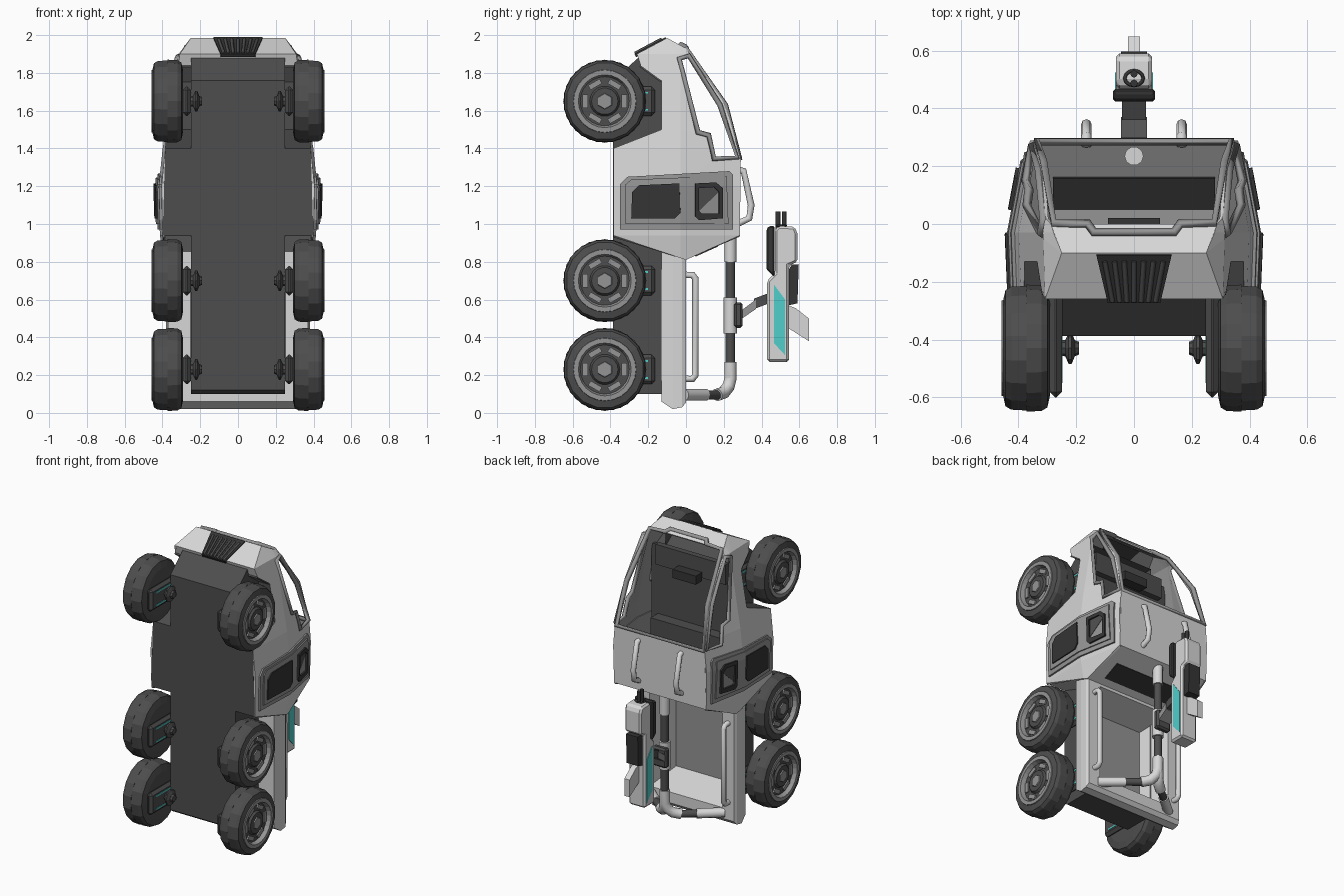
import bpy, bmesh, math
from mathutils import Vector, Matrix

if "Cube" in bpy.data.objects:
    bpy.data.objects.remove(bpy.data.objects["Cube"])

def mat(name, r, g, b):
    m = bpy.data.materials.new(name)
    m.diffuse_color = (r, g, b, 1)
    m.use_nodes = True
    m.node_tree.nodes["Principled BSDF"].inputs["Base Color"].default_value = m.diffuse_color
    return m

LIGHT = mat("light_paint", .68, .68, .68)
GREY = mat("mid_grey", .30, .30, .30)
DARK = mat("dark_grey", .075, .075, .075)
BLACK = mat("near_black", .035, .035, .035)
CYAN = mat("cyan_glow", .08, .62, .60)

def finish(name, bm, mats, mirror=False, thick=0, bevel=0, inner=0):
    me = bpy.data.meshes.new(name)
    bm.to_mesh(me)
    bm.free()
    o = bpy.data.objects.new(name, me)
    bpy.context.collection.objects.link(o)
    for m in mats:
        me.materials.append(m)
    if bevel:
        b = o.modifiers.new("bevel", 'BEVEL')
        b.width, b.segments = bevel, 1
    if thick:
        s = o.modifiers.new("solid", 'SOLIDIFY')
        s.thickness, s.offset, s.material_offset = thick, -1, inner
    if mirror:
        o.modifiers.new("mirror", 'MIRROR').use_clip = False
    return o

def box(name, lo, hi, m, mirror=False, bevel=0):
    bm = bmesh.new()
    c = [(a + b) / 2 for a, b in zip(lo, hi)]
    s = [b - a for a, b in zip(lo, hi)]
    bmesh.ops.create_cube(bm, size=1, matrix=Matrix.Translation(c) @ Matrix.Diagonal((*s, 1)))
    return finish(name, bm, [m], mirror, bevel=bevel)

def prism(name, pts, x0, x1, m, bevel=0, mirror=False, open_y=None):
    """(y, z) outline extruded along x; faces lying at open_y are left out"""
    bm = bmesh.new()
    f = bm.faces.new([bm.verts.new((x0, y, z)) for y, z in pts])
    r = bmesh.ops.extrude_face_region(bm, geom=[f])
    for v in r["geom"]:
        if isinstance(v, bmesh.types.BMVert):
            v.co.x = x1
    bmesh.ops.recalc_face_normals(bm, faces=bm.faces)
    if open_y is not None:
        gone = [f for f in bm.faces if all(abs(v.co.y - open_y) < 1e-4 for v in f.verts)]
        bmesh.ops.delete(bm, geom=gone, context='FACES')
    return finish(name, bm, [m], mirror, bevel=bevel)

def lathe(name, prof, n, cy, cz, m, phase=0):
    """(x, r) profile spun about the x direction, mirrored to both sides"""
    bm = bmesh.new()
    rings = []
    for x, r in prof:
        rings.append([bm.verts.new((x, cy + r * math.cos(2 * math.pi * (i + phase) / n),
                                    cz + r * math.sin(2 * math.pi * (i + phase) / n))) for i in range(n)])
    for a, b in zip(rings, rings[1:]):
        for i in range(n):
            bm.faces.new((a[i], a[i - 1], b[i - 1], b[i]))
    bmesh.ops.remove_doubles(bm, verts=bm.verts, dist=1e-5)
    bmesh.ops.recalc_face_normals(bm, faces=bm.faces)
    return finish(name, bm, [m], True)

def tube(name, pts, r, m, closed=False, res=2):
    cu = bpy.data.curves.new(name, 'CURVE')
    cu.dimensions = '3D'
    cu.bevel_depth, cu.bevel_resolution, cu.use_fill_caps = r, res, True
    s = cu.splines.new('POLY')
    s.points.add(len(pts) - 1)
    for p, q in zip(s.points, pts):
        p.co = (*q, 1)
    s.use_cyclic_u = closed
    cu.materials.append(m)
    o = bpy.data.objects.new(name, cu)
    bpy.context.collection.objects.link(o)
    return o

def lerp(t, k):
    for (a, u), (b, v) in zip(k, k[1:]):
        if t <= b:
            return u + (v - u) * max(0, (t - a) / (b - a))
    return k[-1][1]

def half_width(y, z):
    return lerp(y, [(-.385, .405), (-.03, .42), (.29, .36)]) * \
        lerp(z, [(.81, .93), (.94, .985), (1.2, 1), (1.4, .95), (1.9, .75), (1.98, .6)])

def side_skin(name, outer, hole, off, mats, thick, inner=0):
    """flat outline with an optional hole, draped over the cab side"""
    bm = bmesh.new()
    for loop in filter(None, (outer, hole)):
        vs = [bm.verts.new((0, y, z)) for y, z in loop]
        for i in range(len(vs)):
            bm.edges.new((vs[i - 1], vs[i]))
    bmesh.ops.triangle_fill(bm, use_beauty=True, edges=bm.edges[:])
    for co, no in [((0, -.03, 0), (0, 1, 0))] + [((0, 0, z), (0, 0, 1)) for z in (.94, 1.2, 1.4, 1.9)]:
        bmesh.ops.bisect_plane(bm, geom=bm.verts[:] + bm.edges[:] + bm.faces[:], plane_co=co, plane_no=no)
    for v in bm.verts:
        v.co.x = half_width(v.co.y, v.co.z) + off
    bm.normal_update()
    for f in bm.faces:
        if f.normal.x < 0:
            f.normal_flip()
    return finish(name, bm, mats, True, thick, inner=inner)

# cab shell: two sides with window openings, plus panels across
outline = [(-.10, 1.985), (-.26, 1.90), (-.24, 1.84), (-.13, 1.76), (-.13, 1.50), (-.385, 1.40),
           (-.385, .94), (0, .81), (.285, .94), (.29, 1.34), (.21, 1.63), (0, 1.93)]
window = [(-.035, 1.875), (.015, 1.89), (.18, 1.63), (.272, 1.352), (.148, 1.345), (.12, 1.47), (.063, 1.485)]
side_skin("cab_side", outline, window, 0, [LIGHT, GREY], .012, 1)
bm = bmesh.new()
for i, shade in enumerate([0, 0, 1, 1, 1, 1, 0, 0, 0, None, None, 0]):
    if shade is None:
        continue
    a, b = outline[i], outline[(i + 1) % 12]
    f = bm.faces.new([bm.verts.new((s * half_width(*p), *p)) for s, p in ((-1, a), (1, a), (1, b), (-1, b))])
    f.material_index = shade
    f.normal_update()
    if f.normal.dot(f.calc_center_median() - Vector((0, 0, 1.3))) < 0:
        f.normal_flip()
finish("cab_panels", bm, [LIGHT, DARK, GREY], thick=.01, inner=2)

# window frames
for s in (-1, 1):
    tube("side_window_frame", [(s * (half_width(y, z) + .002), y, z) for y, z in window], .016, GREY, True, 0)
wx = lambda y, z: half_width(y, z) - .01
half = [(.14, -.03, 1.948), (.16, 0, 1.935), (wx(0, 1.93), 0, 1.93), (wx(.21, 1.63), .21, 1.63), (wx(.29, 1.34), .285, 1.345)]
tube("windshield_frame", half + [(-x, y, z) for x, y, z in reversed(half)], .017, GREY, True, 0)

# cab interior and rear window
box("cab_floor", (-.33, -.11, .90), (.33, -.09, 1.78), DARK)
box("seat_base", (-.28, -.09, 1.0), (.28, -.01, 1.3), DARK)
box("seat_back", (-.28, -.09, .97), (.28, .05, 1.03), GREY)
box("dashboard", (-.27, -.09, 1.66), (.27, -.05, 1.80), DARK)
box("console_screen", (-.09, -.05, 1.64), (.09, .02, 1.70), BLACK)
prism("rear_window", [(.05, .827), (.17, .881), (.158, .908), (.038, .854)], -.28, .28, BLACK)

# raised side panels with two windows
side_skin("side_panel", [(-.35, .97), (-.35, 1.21), (-.31, 1.25), (.23, 1.28), (.25, 1.26), (.25, .97)],
          None, .012, [GREY], .03)
side_skin("side_panel_upper", [(-.32, 1.0), (-.32, 1.21), (-.29, 1.235), (.215, 1.255), (.225, 1.0)],
          None, .02, [GREY], .03)
side_skin("rear_side_window", [(-.29, 1.03), (-.285, 1.17), (-.25, 1.205), (-.035, 1.215), (-.03, 1.06), (-.06, 1.03)],
          None, .028, [BLACK], .02)
frame = [(.05, 1.04), (.05, 1.215), (.16, 1.22), (.195, 1.19), (.195, 1.03), (.07, 1.02)]
port = [(.07, 1.07), (.07, 1.19), (.15, 1.195), (.175, 1.17), (.175, 1.055), (.085, 1.055)]
side_skin("port_frame", frame, port, .032, [BLACK], .025)
side_skin("port_glass", [(.07, 1.07), (.07, 1.19), (.15, 1.195), (.175, 1.17)], None, .022, [DARK], .01)

# grille on the nose
up = Vector((0, -.47, .88))
def nose(x, t):
    return Vector((x * (1 - .3 * t), -.105 - .165 * t, 1.982 - .088 * t))
bm = bmesh.new()
bm.faces.new([bm.verts.new(nose(x, t) + up * .008) for x, t in ((-.13, 0), (-.13, 1), (.13, 1), (.13, 0))])
finish("grille_plate", bm, [BLACK], thick=.02)
for i in range(7):
    x = -.105 + .035 * i
    tube("grille_slat", [nose(x, .12) + up * .008, nose(x, .97) + up * .008], .009, DARK, res=0)

# chassis
prism("chassis", [(-.387, .12), (-.387, 1.76), (-.23, 1.90), (-.13, 1.90), (-.13, .10), (-.36, .10)],
      -.25, .25, DARK, open_y=-.13)

# cargo bed: rings (y, half width, z low, z high) lofted into a tray
bm = bmesh.new()
rings = []
for y, x, z0, z1 in [(-.13, .24, .12, .87), (-.13, .37, .06, .88), (-.07, .38, .02, .87), (-.02, .38, .03, .86),
                     (0, .37, .055, .85), (0, .28, .13, .79), (-.22, .23, .20, .74)]:
    rings.append([bm.verts.new(p) for p in ((-x, y, z0), (x, y, z0), (x, y, z1), (-x, y, z1))])
for a, b in zip(rings, rings[1:]):
    for i in range(4):
        bm.faces.new((a[i - 1], a[i], b[i], b[i - 1]))
bm.faces.new(rings[-1]).material_index = 1
bmesh.ops.recalc_face_normals(bm, faces=bm.faces)
finish("cargo_bed", bm, [LIGHT, GREY])

# grab rails on roof and bed
for s in (-1, 1):
    tube("roof_rail", [(s * .165, y, z) for y, z in
                       ((.27, 1.29), (.305, 1.28), (.345, 1.10), (.335, 1.03), (.27, 1.0))], .018, LIGHT)
    tube("bed_rail", [(s * .325, y, z) for y, z in
                      ((-.02, .73), (.035, .73), (.05, .71), (.05, .20), (.035, .18), (-.02, .18))], .018, LIGHT)

# wheels, axles and suspension
for z in (.23, .70, 1.65):
    y = -.43
    lathe("tyre_inner", [(.29, 0), (.29, .16), (.30, .205), (.32, .217), (.372, .22), (.372, .19)], 16, y, z, DARK)
    lathe("tyre_outer", [(.372, .19), (.372, .22), (.425, .217), (.445, .205), (.455, .16), (.44, .15)], 16, y, z, DARK, .5)
    lathe("wheel_rim", [(.44, .17), (.459, .165), (.459, .14), (.43, .13)], 24, y, z, GREY)
    lathe("wheel_hub", [(.43, .14), (.432, .08), (.446, .07), (.446, 0)], 18, y, z, DARK)
    lathe("hub_cap", [(.44, .045), (.453, .04), (.453, 0)], 6, y, z, GREY, .5)
    bm = bmesh.new()
    for k in range(6):
        bmesh.ops.create_cube(bm, size=1, matrix=Matrix.Translation((.434, y, z)) @
                              Matrix.Rotation(math.pi * (k + .5) / 3, 4, 'X') @
                              Matrix.Translation((0, 0, .103)) @ Matrix.Diagonal((.012, .07, .028, 1)))
    finish("hub_slots", bm, [GREY], True)
    lathe("axle", [(.19, 0), (.19, .022), (.205, .028), (.216, .055), (.226, .055), (.238, .028), (.30, .025)], 8, y, z, DARK)
    box("suspension_plate", (.25, -.60, z - .078), (.292, -.165, z + .078), DARK, True, .018)
    for d in (-.045, .045):
        box("suspension_light", (.247, -.55, z + d - .005), (.295, -.20, z + d + .005), CYAN, True)

# turret post on two legs
P = .235
tube("post_core", [(0, P, .2), (0, P, .92)], .026, DARK, res=3)
for z0, z1, r in ((.42, .61, .037), (.80, .96, .033)):
    tube("post_sleeve", [(0, P, z0), (0, P, z1)], r, LIGHT, res=3)
for s in (-1, 1):
    tube("leg_elbow", [(0, P, .27), (0, P, .18), (s * .01, .225, .14), (s * .035, .20, .108), (s * .08, .165, .095)], .034, LIGHT, res=3)
    tube("leg_core", [(s * .06, .18, .095), (s * .26, .02, .095)], .025, DARK, res=3)
    tube("leg_foot", [(s * .155, .105, .095), (s * .29, -.01, .095)], .032, LIGHT, res=3)

# gun and its mount
box("mount_block", (-.055, .255, .45), (.055, .30, .585), DARK, bevel=.012)
prism("mount_arm", [(.29, .495), (.29, .54), (.37, .60), (.37, .55)], -.045, .045, GREY)
prism("mount_arm_tip", [(.36, .55), (.36, .605), (.44, .635), (.44, .58)], -.042, .042, DARK)
prism("gun_body", [(.43, .27), (.43, .70), (.47, .74), (.47, .97), (.49, .99), (.575, .985), (.59, .95),
                   (.59, .80), (.545, .78), (.545, .27)], -.063, .063, LIGHT, bevel=.012)
prism("gun_magazine", [(.425, .76), (.425, .97), (.44, .99), (.468, .99), (.468, .72)], -.073, .073, BLACK, bevel=.008)
prism("gun_top_cover", [(.545, .57), (.545, .76), (.56, .785), (.597, .785), (.59, .58)], -.045, .045, BLACK)
prism("gun_fin", [(.54, .45), (.54, .57), (.58, .555), (.65, .50), (.65, .38)], -.02, .02, LIGHT)
prism("gun_light", [(.465, .37), (.465, .68), (.525, .60), (.525, .305)], -.0665, .0665, CYAN)
for y in (.487, .52):
    tube("gun_barrel", [(0, y, .97), (0, y, 1.065)], .013, BLACK)
tube("gun_muzzle_ring", [(.032 * math.cos(k * math.pi / 6), .505 + .026 * math.sin(k * math.pi / 6), .992)
                         for k in range(12)], .006, BLACK, True, 0)
